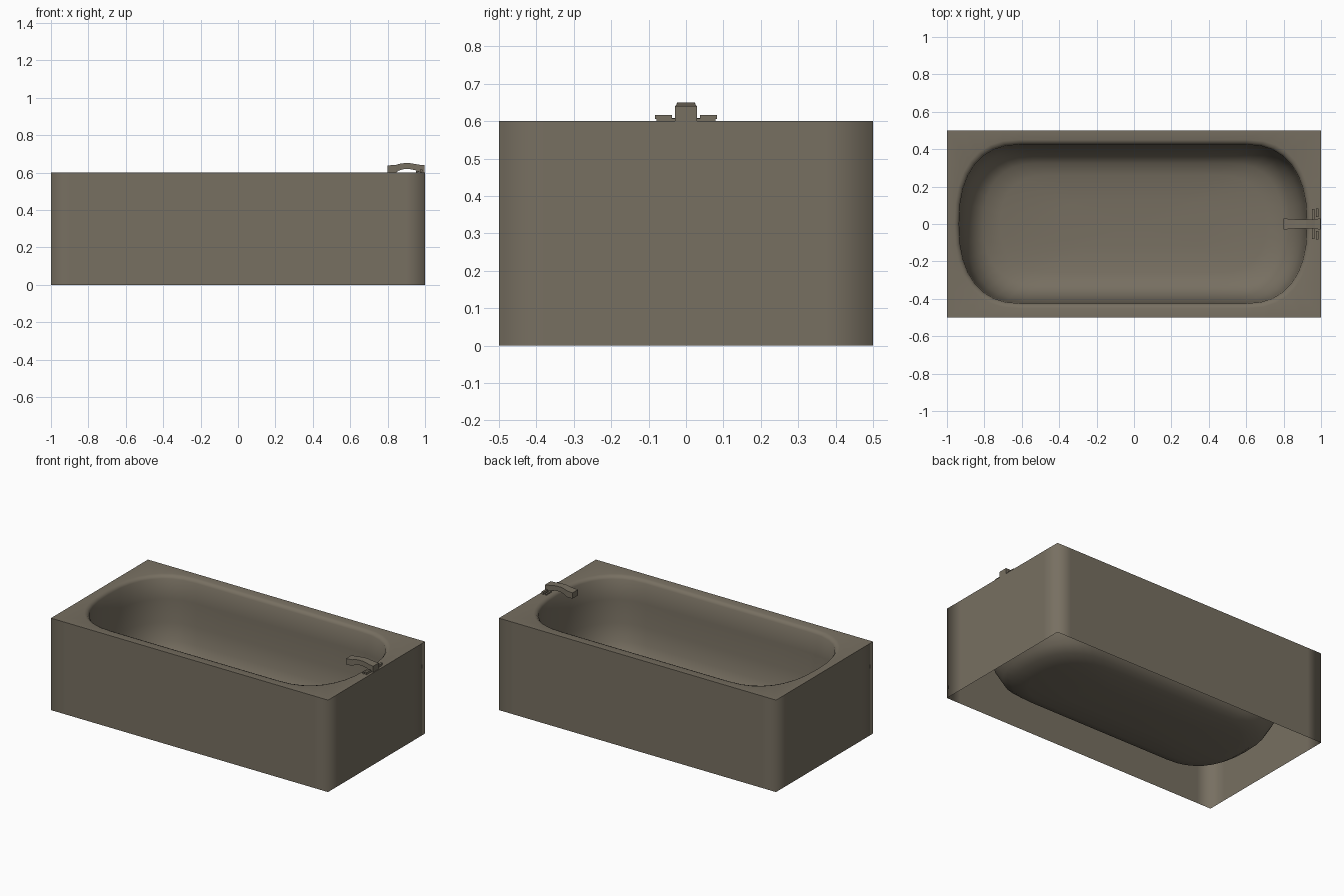
import bpy, bmesh, math

if "Cube" in bpy.data.objects:
    bpy.data.objects.remove(bpy.data.objects["Cube"])

mat = bpy.data.materials.new("warm grey enamel")
mat.diffuse_color = (0.185, 0.16, 0.12, 1)
mat.use_nodes = True
mat.node_tree.nodes["Principled BSDF"].inputs["Base Color"].default_value = mat.diffuse_color

def finish(name, bm):
    me = bpy.data.meshes.new(name)
    bm.to_mesh(me)
    bm.free()
    me.materials.append(mat)
    ob = bpy.data.objects.new(name, me)
    bpy.context.collection.objects.link(ob)
    return ob

# Outline in unit form: inner rounded point paired with a point on the box
N, S, MID, CX = 8, 6, 0.64, -0.005
quarter = []
for i in range(N + 1):
    a = math.pi / 2 * i / N
    px = MID + (1 - MID) * math.cos(a) ** (2 / 2.4) if i < N else MID
    py = math.sin(a) ** (2 / 2.4)
    if i <= N // 2:
        box = (1, 0.5 * i / (N // 2))
    else:
        box = (0.6 + 0.4 * (N - i) / (N // 2), 0.5)
    quarter.append(((px, py), box))
for i in range(1, S // 2 + 1):
    k = 1 - i / (S // 2)
    quarter.append(((MID * k, 1), (0.6 * k, 0.5)))

def flip(p, sx, sy):
    return tuple((x * sx, y * sy) for x, y in p)

outline = quarter[:]
outline += [flip(p, -1, 1) for p in quarter[-2::-1]]
outline += [flip(p, -1, -1) for p in quarter[1:]]
outline += [flip(p, 1, -1) for p in quarter[-2:0:-1]]

# Tub: open-bottomed box, rim, rounded lip and steep-walled basin
bm = bmesh.new()
rings = [[bm.verts.new((b[0], b[1], z)) for _, b in outline] for z in (0, 0.6)]
basin = [(0.955, 0.45, 0.6), (0.94, 0.436, 0.595), (0.93, 0.425, 0.58),
         (0.926, 0.422, 0.45), (0.918, 0.416, 0.3), (0.897, 0.40, 0.19),
         (0.85, 0.365, 0.11), (0.80, 0.325, 0.075), (0.71, 0.26, 0.055),
         (0.4, 0.12, 0.045)]
for hx, hy, z in basin:
    rings.append([bm.verts.new((CX + p[0] * hx, p[1] * hy, z)) for p, _ in outline])
n = len(outline)
for r0, r1 in zip(rings, rings[1:]):
    for i in range(n):
        j = (i + 1) % n
        bm.faces.new((r0[i], r0[j], r1[j], r1[i]))
centre = bm.verts.new((CX, 0, 0.044))
for i in range(n):
    bm.faces.new((rings[-1][i], rings[-1][(i + 1) % n], centre))
for f in bm.faces:
    f.smooth = True
for i in range(n):
    bm.edges.get((rings[1][i], rings[1][(i + 1) % n])).smooth = False
finish("bathtub", bm)

# Spout: arched bar lofted through cross-sections (x, bottom, top, half width)
bm = bmesh.new()
prev = None
for x, lo, hi, w in [(0.80, 0.60, 0.638, 0.029), (0.845, 0.60, 0.641, 0.027),
                     (0.86, 0.611, 0.646, 0.025), (0.885, 0.618, 0.65, 0.024),
                     (0.92, 0.618, 0.65, 0.024), (0.95, 0.612, 0.645, 0.025),
                     (0.967, 0.602, 0.642, 0.027), (0.996, 0.60, 0.64, 0.029)]:
    sec = [bm.verts.new((x, y, z)) for y, z in ((-w, lo), (w, lo), (w, hi), (-w, hi))]
    if prev:
        for i in range(4):
            j = (i + 1) % 4
            bm.faces.new((prev[i], prev[j], sec[j], sec[i]))
    else:
        bm.faces.new(sec[::-1])
    prev = sec
bm.faces.new(prev)
bmesh.ops.recalc_face_normals(bm, faces=bm.faces)
finish("spout", bm)

# Tap handles: a raised plate on a low bar, and a short inner bar, on each side
def block(bm, x0, x1, y0, y1, z0, z1):
    vs = bmesh.ops.create_cube(bm, size=1)["verts"]
    for v in vs:
        v.co = (x1 if v.co.x > 0 else x0, y1 if v.co.y > 0 else y0, z1 if v.co.z > 0 else z0)

for side, name in ((-1, "front_tap"), (1, "back_tap")):
    bm = bmesh.new()
    ys = sorted((side * 0.038, side * 0.083))
    block(bm, 0.972, 0.986, *ys, 0.606, 0.617)
    ys = sorted((side * 0.025, side * 0.079))
    block(bm, 0.974, 0.984, *ys, 0.599, 0.607)
    block(bm, 0.953, 0.964, *ys, 0.599, 0.609)
    finish(name, bm)
